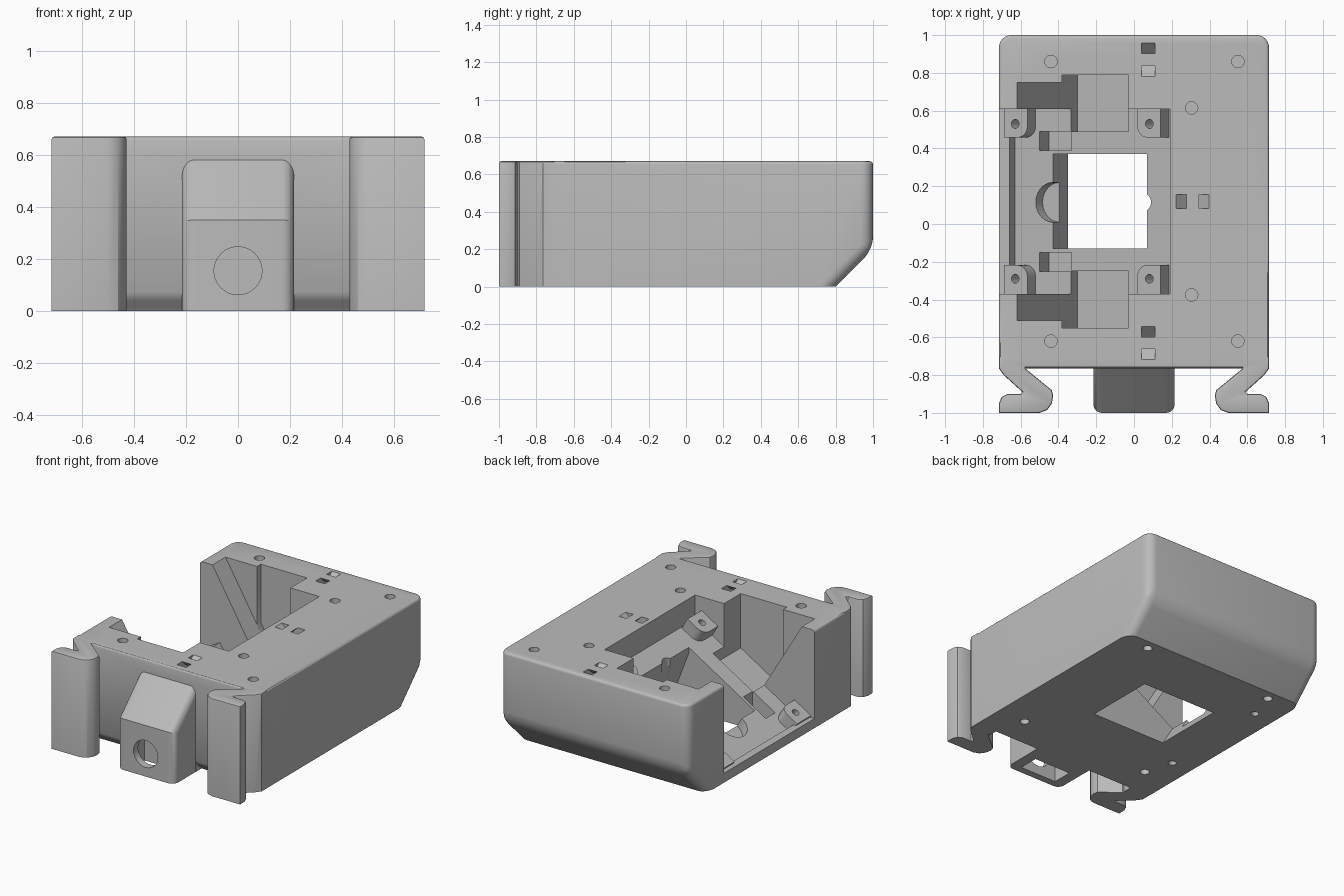
import bpy, bmesh, math
from mathutils import Matrix, Vector

old = bpy.data.objects.get("Cube")
if old:
    bpy.data.objects.remove(old, do_unlink=True)

grey = bpy.data.materials.new("plain grey")
grey.use_nodes = True
colour = (0.5, 0.5, 0.5, 1)
grey.diffuse_color = colour
grey.node_tree.nodes["Principled BSDF"].inputs["Base Color"].default_value = colour

W, H, MID = 0.715, 0.67, 0.12          # half width, height, middle of the bay in y
TILT = math.atan(0.6)


def panel_z(x):
    return 0.135 + 0.6 * (x + 0.43)


def on_panel(x, y):
    """Frame lying on the tilted bay floor."""
    return Matrix.Translation((x, y, panel_z(x))) @ Matrix.Rotation(-TILT, 4, 'Y')


def prism(name, points, axis, low, high, matrix=None, bevels=()):
    """Extrude a 2D outline along an axis; bevels are (rule, width, segments)."""
    place = {'x': lambda p, d: (d, p[0], p[1]),
             'y': lambda p, d: (p[0], d, p[1]),
             'z': lambda p, d: (p[0], p[1], d)}[axis]
    bm = bmesh.new()
    face = bm.faces.new([bm.verts.new(place(p, low)) for p in points])
    out = bmesh.ops.extrude_face_region(bm, geom=[face])
    move = Vector(place((0, 0), high - low))
    bmesh.ops.translate(bm, vec=move, verts=[v for v in out["geom"] if isinstance(v, bmesh.types.BMVert)])
    bmesh.ops.recalc_face_normals(bm, faces=bm.faces)
    for rule, width, segments in bevels:
        edges = [e for e in bm.edges if rule(e.verts[0].co, e.verts[1].co)]
        bmesh.ops.bevel(bm, geom=edges, offset=width, segments=segments, profile=0.5,
                        affect='EDGES', clamp_overlap=True)
    if matrix:
        bm.transform(matrix)
    bmesh.ops.recalc_face_normals(bm, faces=bm.faces)
    mesh = bpy.data.meshes.new(name)
    bm.to_mesh(mesh)
    bm.free()
    obj = bpy.data.objects.new(name, mesh)
    bpy.context.collection.objects.link(obj)
    mesh.materials.append(grey)
    return obj


def rect(x0, x1, y0, y1):
    return [(x0, y0), (x1, y0), (x1, y1), (x0, y1)]


def circle(x, y, r, n=28):
    return [(x + r * math.cos(i * math.tau / n), y + r * math.sin(i * math.tau / n)) for i in range(n)]


def top_edge(a, b):
    return min(a.z, b.z) > H - 0.001


# Main block with a sloped lower back and rounded back corners
def back_edge(a, b):
    side = abs(a.x - b.x) < 0.01 and max(a.y, b.y) > 0.95 and abs(a.z - b.z) > 0.05
    crease = abs(a.x - b.x) > 1 and a.y > 0.95 and a.z < 0.5
    return side or crease


side_profile = [(-0.765, 0), (0.8, 0), (1, 0.2), (1, H), (-0.765, H)]
body = prism("mount_body", side_profile, 'x', -W, W,
             bevels=[(back_edge, 0.065, 6), (top_edge, 0.018, 3)])

adds, cuts = [], []

# Clip hooks on the front corners
hook = [(-0.715, -0.70), (-0.715, -0.765), (-0.69, -0.80), (-0.59, -0.89), (-0.60, -0.90),
        (-0.67, -0.90), (-0.70, -0.915), (-0.715, -0.95), (-0.715, -1), (-0.50, -1),
        (-0.46, -0.985), (-0.435, -0.95), (-0.428, -0.91), (-0.435, -0.88),
        (-0.575, -0.765), (-0.56, -0.70)]
for sign in (1, -1):
    adds.append(prism("clip_hook", [(sign * x, y) for x, y in hook], 'z', 0, H,
                      bevels=[(top_edge, 0.015, 2)]))


# Hollow cable housing on the front
def housing_edge(a, b):
    return abs(a.x - b.x) < 0.01 and min(a.y, b.y) < -0.9 and (a - b).length > 0.24 and max(a.z, b.z) > 0.3


housing = [(-0.70, 0), (-1, 0), (-1, 0.35), (-0.765, 0.58), (-0.70, 0.58)]
adds.append(prism("cable_housing", housing, 'x', -0.215, 0.215, bevels=[(housing_edge, 0.07, 6)]))
hollow = [(-0.81, -0.1), (-0.95, -0.1), (-0.95, 0.32), (-0.81, 0.45)]
cuts.append(prism("housing_hollow", hollow, 'x', -0.14, 0.14))
cuts.append(prism("cable_hole", circle(0, 0.155, 0.092, 40), 'y', -1.1, -0.88))

# Softened lower front edge beside the housing
for sign in (1, -1):
    relief = [(-0.78, -0.02), (-0.69, -0.02), (-0.71, 0.012), (-0.745, 0.04), (-0.766, 0.075), (-0.78, 0.075)]
    cuts.append(prism("front_relief", relief, 'x', *sorted((sign * 0.216, sign * 0.56))))

# Tilted bay, open at one side
bay = [(-0.8, 0.065), (-0.66, 0.065), (-0.63, 0.015), (0.19, panel_z(0.19)), (0.19, 0.8), (-0.8, 0.8)]
cuts.append(prism("bay", bay, 'y', MID - 0.49, MID + 0.49))

# Window through the bay floor, with rounded notches
window = [(-0.48, panel_z(-0.43) + 0.083), (-0.343, -0.01), (0.225, -0.01), (0.07, panel_z(0.07) - 0.04),
          (0.07, 0.6)]
cuts.append(prism("window", window, 'y', -0.13, 0.37))
cuts.append(prism("finger_notch", circle(0, 0, 0.105), 'z', -0.07, 0.1, on_panel(-0.43, MID - 0.005)))
cuts.append(prism("round_notch", circle(0.035, MID - 0.005, 0.055), 'z', 0.2, 0.6))

pocket = [(-0.698, 0.8), (-0.3, 0.136), (-0.03, 0.298), (-0.03, 0.8)]
deep_pocket = [(-0.38, 0.8), (-0.38, 0.27), (-0.3, 0.136), (-0.03, 0.298), (-0.03, 0.8)]
latch = [(-0.53, 0.143), (-0.45, 0.01), (-0.33, 0.082), (-0.33, 0.3)]
for sign in (1, -1):
    def span(a, b):
        return sorted((MID + sign * a, MID + sign * b))
    # Side pockets and latch recesses
    cuts.append(prism("side_pocket", pocket, 'y', *span(0.37, 0.63)))
    cuts.append(prism("deep_pocket", deep_pocket, 'y', *span(0.372, 0.67)))
    cuts.append(prism("latch_recess", latch, 'y', *span(0.27, 0.371)))
    # Screw pads standing on the bay floor
    for x, inner, depth in ((-0.585, 1, 0.2), (0.125, -1, 0.12)):
        frame = on_panel(x, MID + sign * 0.41)
        outline = rect(*sorted((-inner * 0.07, inner * 0.075)), *sorted((-sign * 0.072, sign * 0.085)))

        def round_corner(a, b):
            return abs(a.z - b.z) > 0.05 and a.x * inner > 0 and a.y * sign < 0
        adds.append(prism("screw_pad", outline, 'z', -0.005, 0.085, frame, [(round_corner, 0.06, 6)]))
        cuts.append(prism("pad_hole", circle(0, 0, 0.024, 18), 'z', -depth, 0.12, frame))
    # Screw holes in the top and the base
    for x, dy in ((-0.44, 0.74), (0.55, 0.74), (0.305, 0.495)):
        cuts.append(prism("top_hole", circle(x, MID + sign * dy, 0.033, 20), 'z', 0.45, 0.75))
    for x in (-0.5, 0.5):
        cuts.append(prism("base_hole", circle(x, MID + sign * 0.61, 0.03, 20), 'z', -0.1, 0.09))

# Strap tunnels dipping under the top face
tunnel = [(-0.108, 0.69), (-0.053, 0.69), (0, 0.637), (0.053, 0.69), (0.108, 0.69), (0, 0.582)]
for y in (0.87, -0.63):
    cuts.append(prism("strap_tunnel", [(y + t, z) for t, z in tunnel], 'x', 0.04, 0.11))
cuts.append(prism("strap_tunnel", [(0.31 + t, z) for t, z in tunnel], 'y', 0.083, 0.157))

# Pads are added after the bay is cut; everything else before
pads = [o for o in adds if o.name.startswith("screw_pad")]
holes = [o for o in cuts if o.name.startswith("pad_hole")]
steps = [(o, 'UNION') for o in adds if o not in pads]
steps += [(o, 'DIFFERENCE') for o in cuts if o not in holes]
steps += [(o, 'UNION') for o in pads] + [(o, 'DIFFERENCE') for o in holes]
for tool, kind in steps:
    mod = body.modifiers.new(tool.name, 'BOOLEAN')
    mod.operation, mod.object, mod.solver = kind, tool, 'EXACT'
    tool.hide_render = True

# Bake the result and drop the helper shapes
bpy.context.view_layer.update()
result = bpy.data.meshes.new_from_object(body.evaluated_get(bpy.context.evaluated_depsgraph_get()))
body.modifiers.clear()
body.data = result
body.data.materials.clear()
body.data.materials.append(grey)
for tool, kind in steps:
    bpy.data.objects.remove(tool, do_unlink=True)

bpy.ops.object.select_all(action='DESELECT')
body.select_set(True)
bpy.context.view_layer.objects.active = body
bpy.ops.object.shade_smooth_by_angle(angle=math.radians(32))
